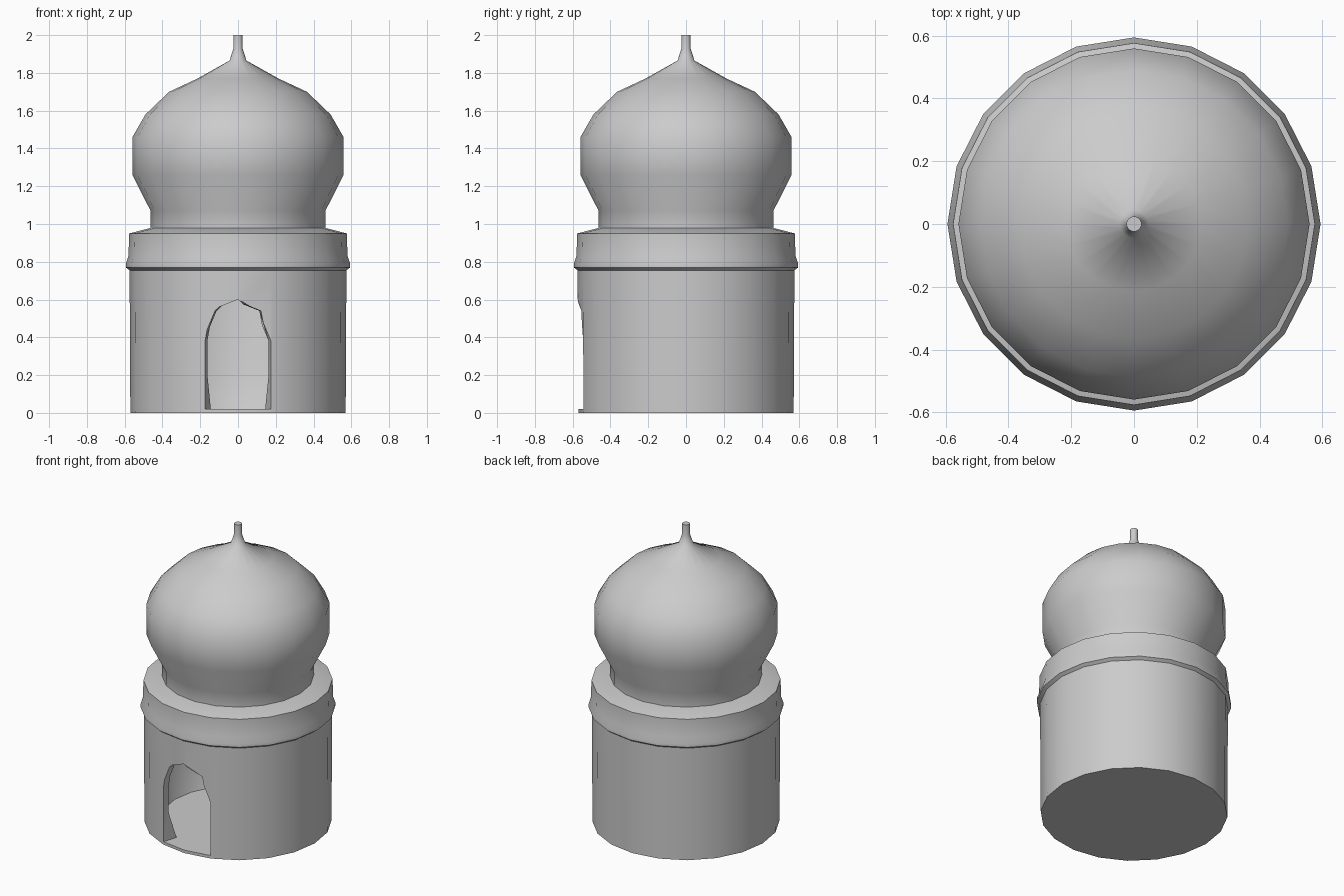
import bpy, bmesh, math

if "Cube" in bpy.data.objects:
    bpy.data.objects.remove(bpy.data.objects["Cube"])

SIDES = 20


def make_object(name, bm):
    bmesh.ops.recalc_face_normals(bm, faces=bm.faces[:])
    mesh = bpy.data.meshes.new(name)
    bm.to_mesh(mesh)
    bm.free()
    obj = bpy.data.objects.new(name, mesh)
    bpy.context.collection.objects.link(obj)
    return obj


def revolve(name, profile):
    """Closed solid of revolution from (radius, z) points, capped at both ends."""
    bm = bmesh.new()
    rings = []
    for r, z in profile:
        rings.append([bm.verts.new((r * math.cos(2 * math.pi * i / SIDES),
                                    r * math.sin(2 * math.pi * i / SIDES), z))
                      for i in range(SIDES)])
    for a, b in zip(rings, rings[1:]):
        for i in range(SIDES):
            j = (i + 1) % SIDES
            bm.faces.new((a[i], a[j], b[j], b[i]))
    bm.faces.new(rings[0])
    bm.faces.new(rings[-1])
    return make_object(name, bm)


def subtract(target, cutter):
    cutter.hide_render = True
    mod = target.modifiers.new("cut", 'BOOLEAN')
    mod.operation = 'DIFFERENCE'
    mod.solver = 'EXACT'
    mod.object = cutter
    bpy.context.view_layer.objects.active = target
    bpy.ops.object.modifier_apply(modifier=mod.name)
    bpy.data.objects.remove(cutter)


def smooth(obj, degrees):
    bpy.ops.object.select_all(action='DESELECT')
    obj.select_set(True)
    bpy.context.view_layer.objects.active = obj
    bpy.ops.object.shade_smooth_by_angle(angle=math.radians(degrees))


# Round tower with moulding and sloped ledge
tower = revolve("tower", [(0.57, 0), (0.574, 0.755), (0.594, 0.77), (0.594, 0.79),
                          (0.58, 0.83), (0.576, 0.95), (0.46, 0.98)])

# Hollow room inside the tower
subtract(tower, revolve("room_cutter", [(0.47, 0.018), (0.53, 0.2), (0.535, 0.93)]))

# Pointed doorway, its jambs running towards the tower axis
arch = [(-0.175, 0.02), (0.175, 0.02), (0.175, 0.38), (0.12, 0.54),
        (0, 0.6), (-0.12, 0.54), (-0.175, 0.38)]
bm = bmesh.new()
loops = [[bm.verts.new((x * d / 0.545, -d, z)) for x, z in arch] for d in (0.3, 0.7)]
for i in range(len(arch)):
    j = (i + 1) % len(arch)
    bm.faces.new((loops[0][i], loops[0][j], loops[1][j], loops[1][i]))
for loop in loops:
    bm.faces.new(loop)
subtract(tower, make_object("door_cutter", bm))
smooth(tower, 40)

# Onion dome with neck and finial
dome = revolve("onion_dome", [(0.463, 0.97), (0.463, 1.07), (0.559, 1.26), (0.559, 1.46),
                              (0.49, 1.58), (0.365, 1.7), (0.215, 1.77), (0.045, 1.865),
                              (0.024, 1.93), (0.024, 2.0)])
smooth(dome, 50)
